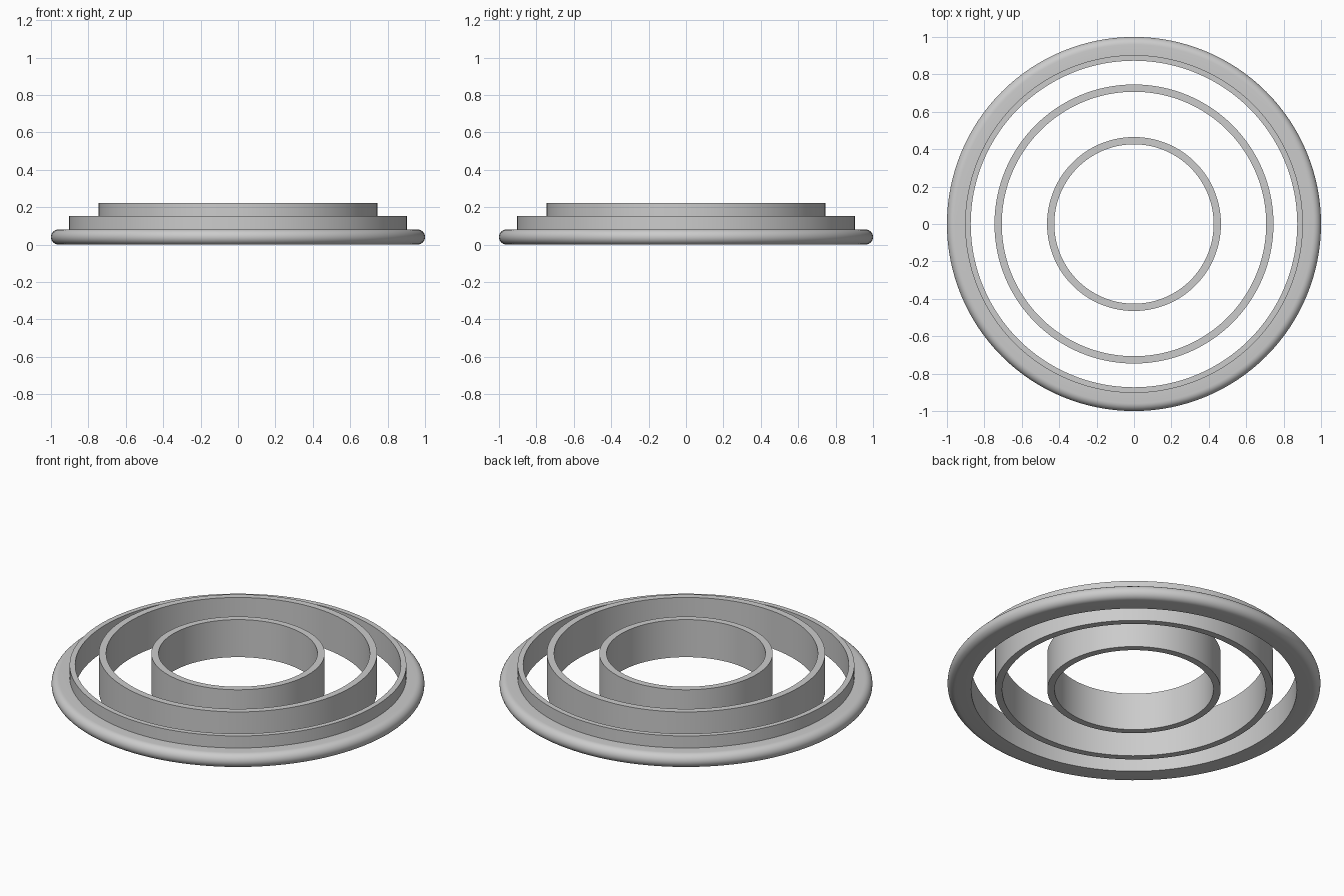
import bpy
import math

cube = bpy.data.objects.get("Cube")
if cube:
    bpy.data.objects.remove(cube, do_unlink=True)

SEGMENTS = 128
TOP = 0.222

grey = bpy.data.materials.new("light_grey")
grey.use_nodes = True
colour = (0.6, 0.6, 0.6, 1)
grey.diffuse_color = colour
grey.node_tree.nodes["Principled BSDF"].inputs["Base Color"].default_value = colour


def lathe(name, profile):
    """Revolve a closed counter-clockwise (radius, height) profile around z."""
    n = len(profile)
    verts, faces = [], []
    for s in range(SEGMENTS):
        a = 2 * math.pi * s / SEGMENTS
        verts += [(r * math.cos(a), r * math.sin(a), z) for r, z in profile]
        here, ahead = s * n, (s + 1) % SEGMENTS * n
        for i in range(n):
            j = (i + 1) % n
            faces.append((here + i, ahead + i, ahead + j, here + j))
    mesh = bpy.data.meshes.new(name)
    mesh.from_pydata(verts, [], faces)
    mesh.materials.append(grey)
    obj = bpy.data.objects.new(name, mesh)
    bpy.context.collection.objects.link(obj)
    bpy.ops.object.select_all(action="DESELECT")
    obj.select_set(True)
    bpy.context.view_layer.objects.active = obj
    bpy.ops.object.shade_smooth_by_angle(angle=math.radians(35))
    return obj


def ring(name, inner, outer, height):
    return lathe(name, [(inner, 0), (outer, 0), (outer, height), (inner, height)])


# Outer ring: half-round flange with a raised lip
flange, lip, bore, lip_outer = 0.082, 0.153, 0.873, 0.903
radius = flange / 2
steps = 14
rim = []
for i in range(steps + 1):
    a = math.pi * (i / steps - 0.5)
    rim.append((1 - radius + radius * math.cos(a), radius + radius * math.sin(a)))
lathe("outer_flanged_ring",
      [(bore, 0)] + rim + [(lip_outer, flange), (lip_outer, lip), (bore, lip)])

# Free-standing inner rings
ring("middle_ring", 0.707, 0.746, TOP)
ring("inner_ring", 0.426, 0.465, TOP)
